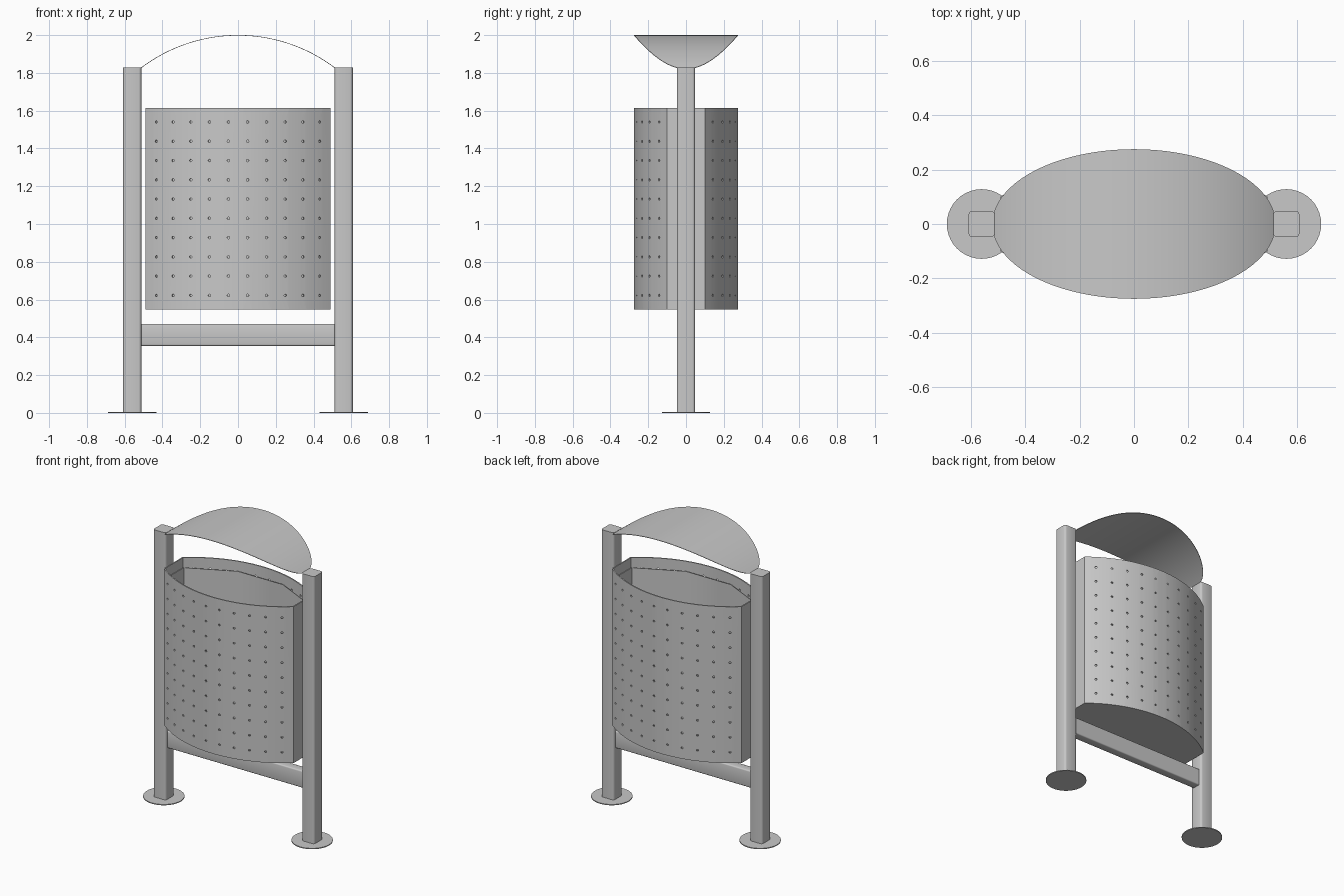
import bpy
import bmesh
from math import sin, cos, asin, pi, radians, sqrt
from mathutils import Matrix, Vector

if "Cube" in bpy.data.objects:
    bpy.data.objects.remove(bpy.data.objects["Cube"], do_unlink=True)

GREY = (0.58, 0.58, 0.58, 1)
metal = bpy.data.materials.new("grey_metal")
metal.use_nodes = True
metal.diffuse_color = GREY
metal.node_tree.nodes["Principled BSDF"].inputs["Base Color"].default_value = GREY

ARC_R, ARC_Y = 0.774, 0.499      # bin wall radius and offset of its centre
BIN_X, BIN_LOW, BIN_TOP = 0.49, 0.548, 1.615
POST_X = 0.56


def finish(name, bm, angle=30):
    bmesh.ops.recalc_face_normals(bm, faces=bm.faces)
    mesh = bpy.data.meshes.new(name)
    bm.to_mesh(mesh)
    bm.free()
    mesh.materials.append(metal)
    obj = bpy.data.objects.new(name, mesh)
    bpy.context.collection.objects.link(obj)
    smooth(obj, angle)
    return obj


def activate(obj):
    bpy.ops.object.select_all(action='DESELECT')
    obj.select_set(True)
    bpy.context.view_layer.objects.active = obj


def smooth(obj, angle=30):
    activate(obj)
    bpy.ops.object.shade_smooth_by_angle(angle=radians(angle))


def outline(inset, steps):
    """Plan of the bin: two shallow arcs joined by flat ends."""
    r = ARC_R - inset
    a = asin((BIN_X - inset) / r)
    angles = [-a + 2 * a * i / steps for i in range(steps + 1)]
    front = [(r * sin(t), ARC_Y - r * cos(t)) for t in angles]
    return front + [(x, -y) for x, y in reversed(front)]


def prism(name, loop, z0, z1):
    bm = bmesh.new()
    low = [bm.verts.new((x, y, z0)) for x, y in loop]
    high = [bm.verts.new((x, y, z1)) for x, y in loop]
    bm.faces.new(low)
    bm.faces.new(high)
    for i in range(len(loop)):
        j = (i + 1) % len(loop)
        bm.faces.new((low[i], low[j], high[j], high[i]))
    return finish(name, bm)


def tube(name, outer, inner, z0, z1):
    bm = bmesh.new()
    rings = [[bm.verts.new((x, y, z)) for x, y in loop]
             for loop, z in ((outer, z0), (outer, z1), (inner, z1), (inner, z0))]
    n = len(outer)
    for k in range(4):
        a, b = rings[k], rings[(k + 1) % 4]
        for i in range(n):
            j = (i + 1) % n
            bm.faces.new((a[i], a[j], b[j], b[i]))
    return finish(name, bm)


def bar(name, centre, size, axis, radius):
    """Box whose edges along one axis are rounded."""
    bm = bmesh.new()
    bmesh.ops.create_cube(bm, size=1)
    bmesh.ops.scale(bm, vec=size, verts=bm.verts)
    edges = [e for e in bm.edges
             if abs((e.verts[0].co - e.verts[1].co)[axis]) > 1e-4]
    bmesh.ops.bevel(bm, geom=edges, offset=radius, segments=3,
                    profile=0.5, affect='EDGES')
    bmesh.ops.translate(bm, vec=centre, verts=bm.verts)
    return finish(name, bm, 35)


# Posts and round base plates
for side, s in (("left", 1), ("right", -1)):
    bar(side + "_post", (s * POST_X, 0, 0.916), (0.096, 0.096, 1.826), 2, 0.014)
    disc = [(s * POST_X + 0.128 * cos(2 * pi * i / 40),
             0.128 * sin(2 * pi * i / 40)) for i in range(40)]
    prism(side + "_base_plate", disc, 0, 0.006)

# Crossbar below the bin
bar("crossbar", (0, 0, 0.413), (1.024, 0.06, 0.116), 0, 0.008)

# Bin wall, floor and faceted liner
wall = tube("bin_wall", outline(0, 21), outline(0.008, 21), BIN_LOW, BIN_TOP)
prism("bin_floor", outline(0.004, 21), BIN_LOW, BIN_LOW + 0.01)
tube("bin_liner", outline(0.012, 3), outline(0.016, 3), BIN_LOW + 0.01, 1.55)

# Perforations: ten columns and ten rows on front and back
bm = bmesh.new()
for side in (1, -1):
    for col in range(10):
        t = radians(7.55 * (col - 4.5))
        out = Vector((sin(t), -side * cos(t), 0))
        turn = out.to_track_quat('Z', 'Y').to_matrix().to_4x4()
        spot = out * (ARC_R - 0.004) + Vector((0, side * ARC_Y, 0))
        for row in range(10):
            spot.z = 0.622 + 0.102 * row
            bmesh.ops.create_cone(bm, cap_ends=True, segments=8, radius1=0.007,
                                  radius2=0.007, depth=0.02,
                                  matrix=Matrix.Translation(spot) @ turn)
cutter = finish("hole_cutter", bm)
cutter.hide_render = True
cut = wall.modifiers.new("holes", 'BOOLEAN')
cut.operation = 'DIFFERENCE'
cut.solver = 'EXACT'
cut.object = cutter
activate(wall)
bpy.ops.object.modifier_apply(modifier=cut.name)
bpy.data.objects.remove(cutter, do_unlink=True)
smooth(wall)

# Arched canopy: elliptical in plan, bent to an arc
bm = bmesh.new()
bend, half, steps = 0.848, 0.512, 40
rows = []
for i in range(steps + 1):
    x = -half * cos(pi * i / steps)
    y = 0.275 * sqrt(1 - (x / 0.52) ** 2)
    z = 1.999 - bend + sqrt(bend ** 2 - x ** 2)
    rows.append([bm.verts.new((x, y * k, z)) for k in (-1, 1)])
for a, b in zip(rows, rows[1:]):
    bm.faces.new((a[0], b[0], b[1], a[1]))
canopy = finish("canopy", bm)
sheet = canopy.modifiers.new("thickness", 'SOLIDIFY')
sheet.thickness = 0.003
sheet.offset = 0
activate(canopy)
bpy.ops.object.modifier_apply(modifier=sheet.name)
smooth(canopy)
